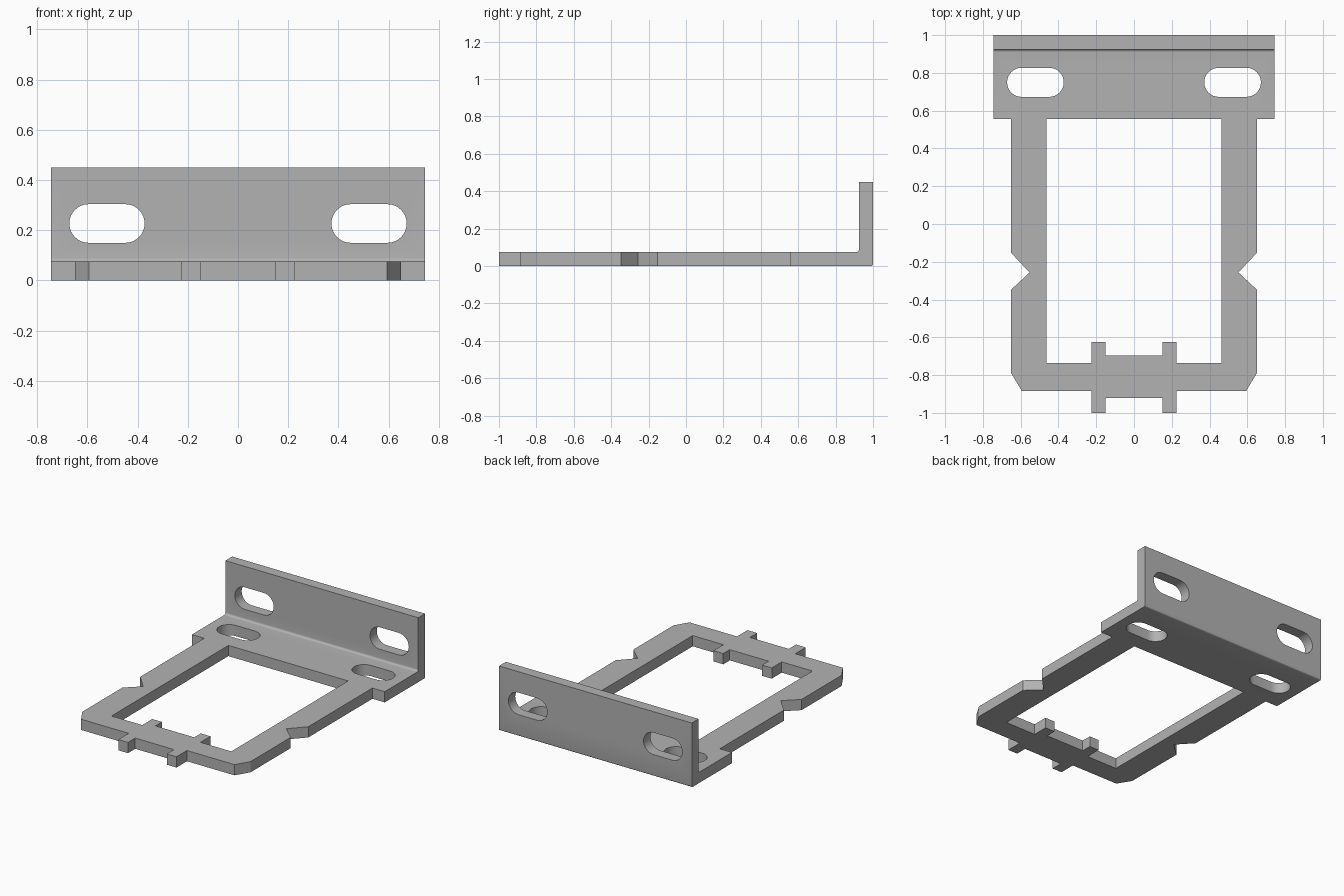
import bpy, bmesh, math
from mathutils import Vector

cube = bpy.data.objects.get("Cube")
if cube:
    bpy.data.objects.remove(cube, do_unlink=True)

THICK = 0.075     # sheet thickness
HALF_W = 0.745    # half width of the flange
HEIGHT = 0.45     # height of the upright wall
FLANGE_Y = 0.555  # front edge of the flange

grey = bpy.data.materials.new("plain grey")
grey.use_nodes = True
grey.diffuse_color = (0.45, 0.45, 0.45, 1)
grey.node_tree.nodes["Principled BSDF"].inputs["Base Color"].default_value = grey.diffuse_color


def prism(name, points, sweep):
    """Closed solid made by sweeping a flat outline along a vector."""
    bm = bmesh.new()
    face = bm.faces.new([bm.verts.new(p) for p in points])
    swept = bmesh.ops.extrude_face_region(bm, geom=[face], use_keep_orig=True)
    moved = [v for v in swept["geom"] if isinstance(v, bmesh.types.BMVert)]
    bmesh.ops.translate(bm, vec=sweep, verts=moved)
    bmesh.ops.recalc_face_normals(bm, faces=bm.faces)
    mesh = bpy.data.meshes.new(name)
    bm.to_mesh(mesh)
    bm.free()
    mesh.materials.append(grey)
    obj = bpy.data.objects.new(name, mesh)
    bpy.context.collection.objects.link(obj)
    return obj


def arc(cx, cy, r, start, end, steps):
    angles = [math.radians(start + (end - start) * i / steps) for i in range(steps + 1)]
    return [(cx + r * math.cos(a), cy + r * math.sin(a)) for a in angles]


def slot_outline(cx, cy, half_straight=0.073, r=0.077):
    return (arc(cx + half_straight, cy, r, -90, 90, 16)
            + arc(cx - half_straight, cy, r, 90, 270, 16))


def combine(target, other, operation):
    mod = target.modifiers.new(operation.lower(), "BOOLEAN")
    mod.operation, mod.solver, mod.object = operation, "EXACT", other
    bpy.context.view_layer.objects.active = target
    bpy.ops.object.modifier_apply(modifier=mod.name)
    bpy.data.objects.remove(other, do_unlink=True)


# Bent flange: L section with a soft bend, swept across the width
inner_y = 1 - THICK
section = ([(FLANGE_Y, 0)] + arc(0.99, 0.01, 0.01, -90, 0, 4)
           + [(1, HEIGHT), (inner_y, HEIGHT)]
           + arc(inner_y - 0.015, THICK + 0.015, 0.015, 0, -90, 6)
           + [(FLANGE_Y, THICK)])
bracket = prism("mounting_bracket", [(-HALF_W, y, z) for y, z in section],
                Vector((2 * HALF_W, 0, 0)))

# Open frame: half outline with tabs, clipped corner and side notch, mirrored
half = [(0.15, -0.92), (0.15, -1), (0.225, -1), (0.225, -0.885),
        (0.593, -0.885), (0.65, -0.79), (0.65, -0.347), (0.553, -0.257),
        (0.65, -0.153), (0.65, FLANGE_Y), (0.463, FLANGE_Y), (0.463, -0.735),
        (0.225, -0.735), (0.225, -0.625), (0.15, -0.625), (0.15, -0.697)]
outline = half + [(-x, y) for x, y in reversed(half)]
frame = prism("frame", [(x, y, 0) for x, y in outline], Vector((0, 0, THICK)))
combine(bracket, frame, "UNION")

# Pairs of slots through the flat part and the upright wall
for side in (-1, 1):
    floor = prism("floor_slot_cutter",
                  [(x, y, -0.1) for x, y in slot_outline(side * 0.522, 0.75)],
                  Vector((0, 0, 0.24)))
    combine(bracket, floor, "DIFFERENCE")
    wall = prism("wall_slot_cutter",
                 [(x, 0.87, z) for x, z in slot_outline(side * 0.522, 0.227)],
                 Vector((0, 0.2, 0)))
    combine(bracket, wall, "DIFFERENCE")

# Smooth slot ends and bend, crisp edges elsewhere
bpy.ops.object.select_all(action="DESELECT")
bracket.select_set(True)
bpy.context.view_layer.objects.active = bracket
bpy.ops.object.shade_smooth_by_angle(angle=math.radians(30))
